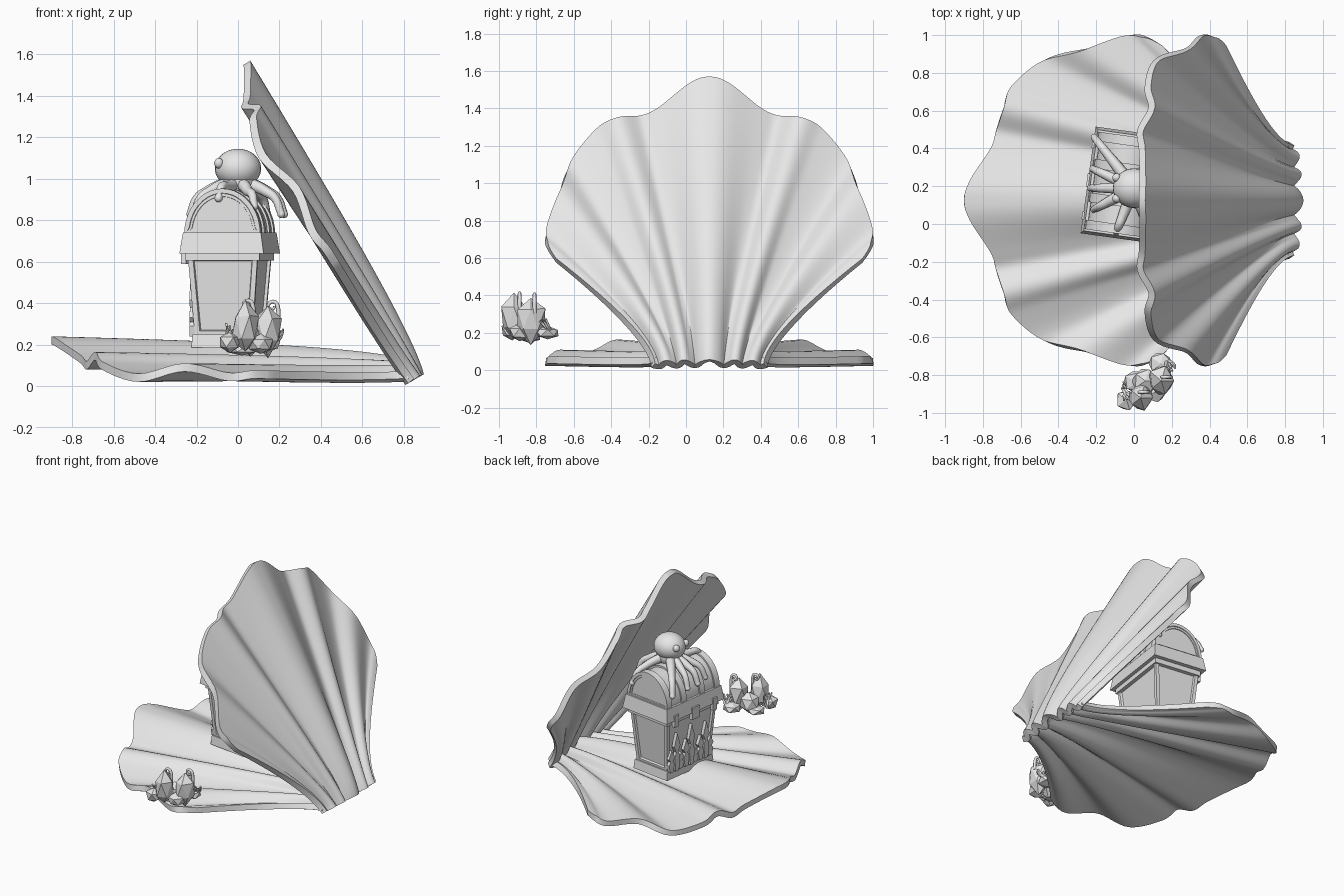
import bpy, bmesh, math, random
from mathutils import Vector, Matrix

random.seed(4)
cube = bpy.data.objects.get("Cube")
if cube:
    bpy.data.objects.remove(cube, do_unlink=True)

grey = bpy.data.materials.new("plain grey")
grey.use_nodes = True
grey.diffuse_color = (0.8, 0.8, 0.8, 1)
grey.node_tree.nodes["Principled BSDF"].inputs["Base Color"].default_value = (0.8, 0.8, 0.8, 1)


def activate(obj):
    bpy.ops.object.select_all(action="DESELECT")
    obj.select_set(True)
    bpy.context.view_layer.objects.active = obj


def finish(bm, name, matrix=None, smooth=None):
    bmesh.ops.recalc_face_normals(bm, faces=bm.faces)
    mesh = bpy.data.meshes.new(name)
    bm.to_mesh(mesh)
    bm.free()
    obj = bpy.data.objects.new(name, mesh)
    bpy.context.collection.objects.link(obj)
    mesh.materials.append(grey)
    if matrix:
        obj.matrix_world = matrix
    if smooth:
        activate(obj)
        bpy.ops.object.shade_smooth_by_angle(angle=math.radians(smooth))
    return obj


def tube(name, points, radii):
    data = bpy.data.curves.new(name, "CURVE")
    data.dimensions = "3D"
    data.bevel_depth = 1
    data.bevel_resolution = 2
    data.resolution_u = 5
    data.use_fill_caps = True
    spline = data.splines.new("BEZIER")
    spline.bezier_points.add(len(points) - 1)
    for bp, p, r in zip(spline.bezier_points, points, radii):
        bp.co, bp.radius = p, r
        bp.handle_left_type = bp.handle_right_type = "AUTO"
    obj = bpy.data.objects.new(name, data)
    bpy.context.collection.objects.link(obj)
    data.materials.append(grey)
    activate(obj)
    bpy.ops.object.convert(target="MESH")
    bpy.ops.object.shade_smooth_by_angle(angle=math.radians(50))


def ball(name, centre, size):
    bm = bmesh.new()
    bmesh.ops.create_uvsphere(bm, u_segments=24, v_segments=14, radius=1)
    bmesh.ops.transform(bm, matrix=Matrix.Translation(centre) @ Matrix.Diagonal((*size, 1)), verts=bm.verts)
    finish(bm, name, None, 60)


def prism(name, profile, y0, y1, matrix, inset=0, depth=0, smooth=None):
    """Profile in x and z pushed along y, with optional inset ends."""
    bm = bmesh.new()
    a = [bm.verts.new((x, y0, z)) for x, z in profile]
    b = [bm.verts.new((x, y1, z)) for x, z in profile]
    ends = [bm.faces.new(a), bm.faces.new(b[::-1])]
    for i in range(len(a)):
        j = (i + 1) % len(a)
        bm.faces.new((a[i], b[i], b[j], a[j]))
    bmesh.ops.recalc_face_normals(bm, faces=bm.faces)
    if inset:
        bmesh.ops.inset_individual(bm, faces=ends, thickness=inset)
        bmesh.ops.inset_individual(bm, faces=ends, thickness=0.004, depth=depth)
    finish(bm, name, matrix, smooth)


def block(name, low, high, z0, z1, matrix, panel=False):
    """Tapered box; low and high are half sizes at the bottom and top."""
    bm = bmesh.new()
    bmesh.ops.create_cube(bm, size=2)
    for v in bm.verts:
        half, z = (high, z1) if v.co.z > 0 else (low, z0)
        v.co = (v.co.x * half[0], v.co.y * half[1], z)
    if panel:
        bm.normal_update()
        sides = [f for f in bm.faces if abs(f.normal.z) < 0.5]
        bmesh.ops.inset_individual(bm, faces=sides, thickness=0.035)
        bmesh.ops.inset_individual(bm, faces=sides, thickness=0.006, depth=-0.015)
    finish(bm, name, matrix)


# Scallop shell: rim as (length, side, height), hinge as (side, height)
rim = [(1.72, 0, .225), (1.69, .10, .21), (1.58, .27, .135), (1.55, .37, .105), (1.51, .49, .15),
       (1.47, .60, .10), (1.30, .74, .045), (1.08, .80, .095), (.87, .87, .05), (.76, .865, .06), (.67, .82, .06)]
hinge = [(0, .11), (.04, .09), (.075, .05), (.11, .08), (.14, .1),
         (.17, .05), (.205, .075), (.235, .09), (.26, .05), (.28, .05), (.30, .06)]
rows = [r + h for r, h in zip(rim, hinge)]
mirrored = [(u, -v, h, -hv, hh) for u, v, h, hv, hh in rows[:0:-1]]


def resample(points, steps):
    out = []
    for i in range(len(points) - 1):
        p0, p1, p2, p3 = (points[max(0, min(len(points) - 1, i + k))] for k in (-1, 0, 1, 2))
        for s in range(steps):
            t = s / steps
            out.append([b + 0.5 * t * (c - a + t * (2 * a - 5 * b + 4 * c - d + t * (3 * (b - c) + d - a)))
                        for a, b, c, d in zip(p0, p1, p2, p3)])
    return out + [points[-1]]


def shell(name, matrix):
    bm = bmesh.new()
    lines = []
    for u, v, h, hv, hh in resample(mirrored + rows, 6):
        line = []
        for k in range(33):
            t = k / 32
            along = 2 * t * (1 - t) * .2 + t * t * u
            side = (1 - t) ** 2 * hv + 2 * t * (1 - t) * hv * 1.05 + t * t * v
            bulge = .02 * (.5 - abs(v)) * math.sin(math.pi * t)
            line.append(bm.verts.new((-along, side, hh + (h - hh) * t + bulge)))
        lines.append(line)
    for a, b in zip(lines, lines[1:]):
        for k in range(32):
            bm.faces.new((a[k], a[k + 1], b[k + 1], b[k]))
    obj = finish(bm, name, matrix)
    solid = obj.modifiers.new("thickness", "SOLIDIFY")
    solid.thickness, solid.offset = .04, 0
    activate(obj)
    bpy.ops.object.modifier_apply(modifier="thickness")
    bpy.ops.object.shade_smooth_by_angle(angle=math.radians(45))


shell("lower_shell", Matrix.Translation((.82, .125, -.005)))
shell("upper_shell", Matrix.Translation((.785, .125, -.008)) @ Matrix.Rotation(math.radians(57.2), 4, "Y"))

# Treasure chest, its lock side towards the open rim
chest = Matrix.Translation((-.04, .205, 0)) @ Matrix.Rotation(math.radians(-8), 4, "Z")
block("chest_base", (.155, .23), (.15, .222), .185, .25, chest)
block("chest_body", (.14, .212), (.17, .245), .24, .63, chest, True)
block("chest_rim", (.18, .255), (.18, .255), .605, .64, chest)
block("lid_skirt", (.205, .285), (.19, .27), .64, .74, chest)


def arch(half, rise):
    return [(half * math.cos(math.pi * i / 20), .735 + rise * math.sin(math.pi * i / 20)) for i in range(21)]


prism("lid", arch(.175, .205), -.255, .255, chest, .025, -.015, 40)
for i, y in enumerate((-.235, -.09, .09, .235)):
    prism(f"lid_band_{i}", arch(.185, .218), y - .025, y + .025, chest, .022, -.01, 40)

# Lock plates and hanging clasps below the lid
for i, y in enumerate((-.19, 0, .19)):
    size = .035 if i == 1 else .02
    block(f"clasp_{i}", (.012, size), (.016, size), .59, .68, chest @ Matrix.Translation((-.195, y, 0)))

# Flat weeds climbing the lock side of the chest
leaf = [(.016, 0), (.026, .35), (.011, .5), (.03, .65), (0, 1)]
for i, height in enumerate((.14, .27, .18, .1, .3, .2, .12, .28, .16)):
    place = chest @ Matrix.Translation((-.147 - height * .05, -.19 + i * .048, 0))
    outline = [(s * w, .24 + t * height) for s, part in ((1, leaf), (-1, leaf[-2::-1])) for w, t in part]
    prism(f"weed_{i}", outline, -.012, .012, place @ Matrix.Rotation(math.pi / 2, 4, "Z"))

# Octopus resting on the lid
ball("octopus_head", (0, .19, 1.05), (.112, .105, .095))
ball("octopus_neck", (0, .19, .985), (.09, .088, .08))
for i, side in enumerate((-1, 1)):
    ball(f"octopus_eye_{i}", (-.092, .19 + side * .055, 1.075), (.023, .023, .025))
arms = [(128, .34), (155, .24), (180, .23), (208, .24), (248, .25), (290, .23), (335, .23), (15, .23), (60, .28)]
for i, (angle, reach) in enumerate(arms):
    c, s = math.cos(math.radians(angle)), math.sin(math.radians(angle))
    points, radii = [], []
    for t in (.15, .4, .65, .85, 1):
        r = reach * t
        x = min(abs(r * c + .04), .178)
        surface = .735 + .21 * math.sqrt(1 - (x / .185) ** 2) + .02
        points.append((r * c, .19 + r * s, max(surface, .98 - .1 * t * t) - (.05 if t == 1 else 0)))
        radii.append(.037 - .018 * t)
    tube(f"octopus_arm_{i}", points, radii)
    ball(f"arm_tip_{i}", points[-1], (.019, .019, .019))


# Faceted rocks beside the shell
def rock(name, centre, size):
    bm = bmesh.new()
    bmesh.ops.create_icosphere(bm, subdivisions=1, radius=1)
    for v in bm.verts:
        v.co = Vector(centre) + Vector(a * b for a, b in zip(v.co, size)) * random.uniform(.85, 1.12)
    finish(bm, name)


rocks = [((-.04, -.93, .21), (.06, .06, .055)), ((.035, -.92, .28), (.07, .075, .125)),
         ((.145, -.83, .27), (.075, .085, .125)), ((.06, -.83, .23), (.075, .075, .08)),
         ((.14, -.74, .2), (.07, .07, .04)), ((.02, -.84, .18), (.085, .065, .035)),
         ((.11, -.89, .2), (.06, .06, .05))]
for i, (centre, size) in enumerate(rocks):
    rock(f"rock_{i}", centre, size)

# Curled fronds and branching twigs on the rocks
for i, (x, y, z) in enumerate(((.045, -.89, .39), (.165, -.81, .385))):
    curl = [(x + (.026 - .002 * k) * math.cos(k * .8), y, z + (.026 - .002 * k) * math.sin(k * .8)) for k in range(9)]
    tube(f"curled_frond_{i}", [(x + .03, y, z - .08)] + curl, [.011 - .0006 * k for k in range(10)])
for i in range(9):
    base = Vector((-.06, -.87, .2) if i < 3 else (.17, -.72, .2))
    tip = base + Vector((random.uniform(-.03, .05), random.uniform(-.08, .04), random.uniform(.06, .13)))
    tube(f"twig_{i}", [base, base.lerp(tip, .5) + Vector((.01, 0, 0)), tip], [.009, .007, .005])
    fork = base.lerp(tip, .6)
    tube(f"twig_fork_{i}", [fork, fork + Vector((.02, -.02, .03))], [.006, .004])
